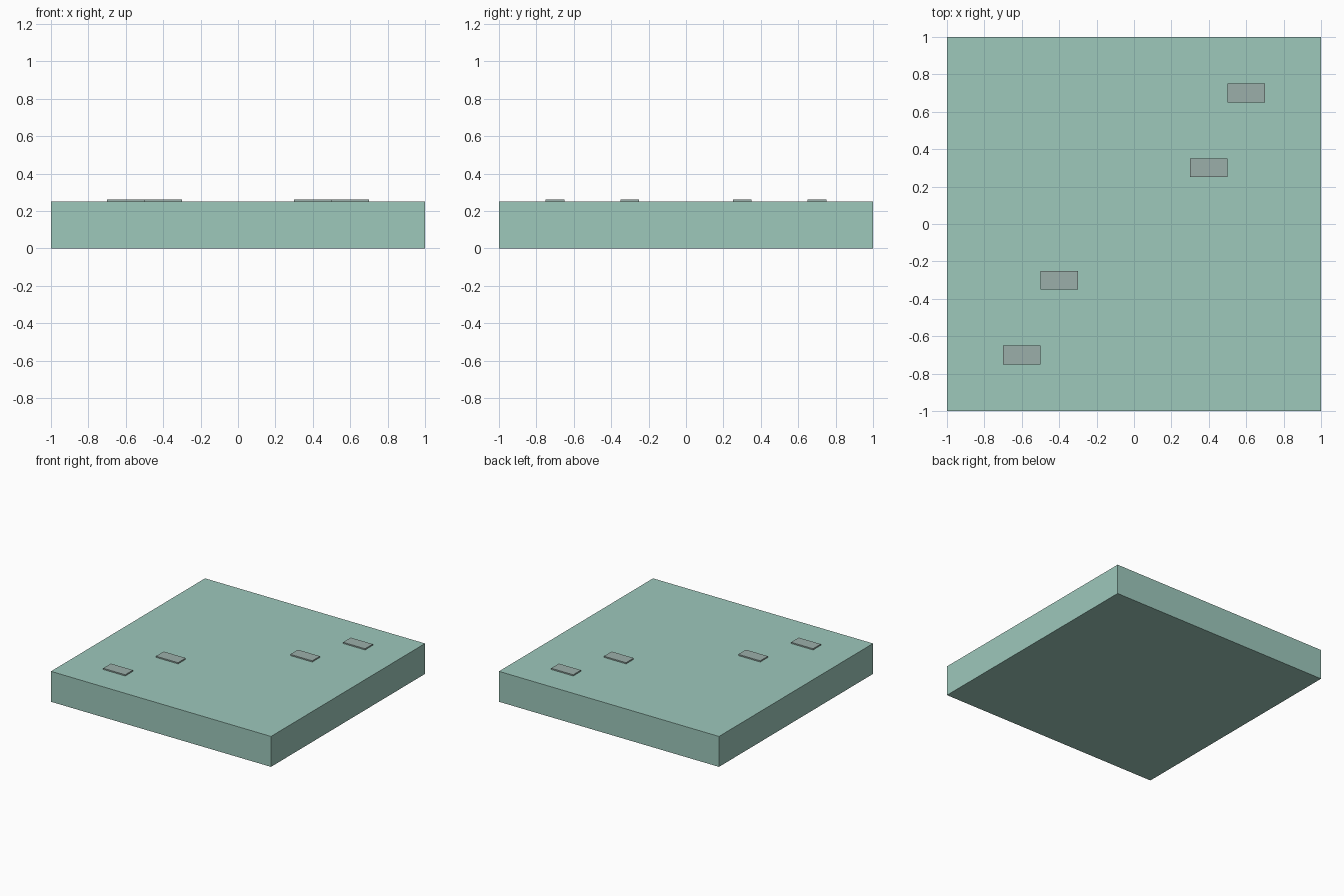
import bpy

if "Cube" in bpy.data.objects:
    bpy.data.objects.remove(bpy.data.objects["Cube"])

def material(name, rgb):
    m = bpy.data.materials.new(name)
    m.diffuse_color = (*rgb, 1)
    m.use_nodes = True
    m.node_tree.nodes["Principled BSDF"].inputs["Base Color"].default_value = m.diffuse_color
    return m

def box(name, centre, size, mat):
    bpy.ops.mesh.primitive_cube_add(size=1, location=centre)
    ob = bpy.context.object
    ob.name = name
    ob.scale = size
    bpy.ops.object.transform_apply(location=False, rotation=False, scale=True)
    ob.data.materials.append(mat)
    return ob

green = material("slab_green", (0.34, 0.58, 0.50))
grey = material("pad_grey", (0.33, 0.43, 0.40))

SLAB_H = 0.25
PAD_H = 0.01

# Square base slab
box("base_slab", (0, 0, SLAB_H / 2), (2, 2, SLAB_H), green)

# Thin raised pads, point-symmetric about the centre
for i, (x, y) in enumerate([(0.4, 0.3), (0.6, 0.7)]):
    for side, s in (("right", 1), ("left", -1)):
        box(f"{side}_pad_{i + 1}", (s * x, s * y, SLAB_H + PAD_H / 2),
            (0.2, 0.1, PAD_H), grey)
